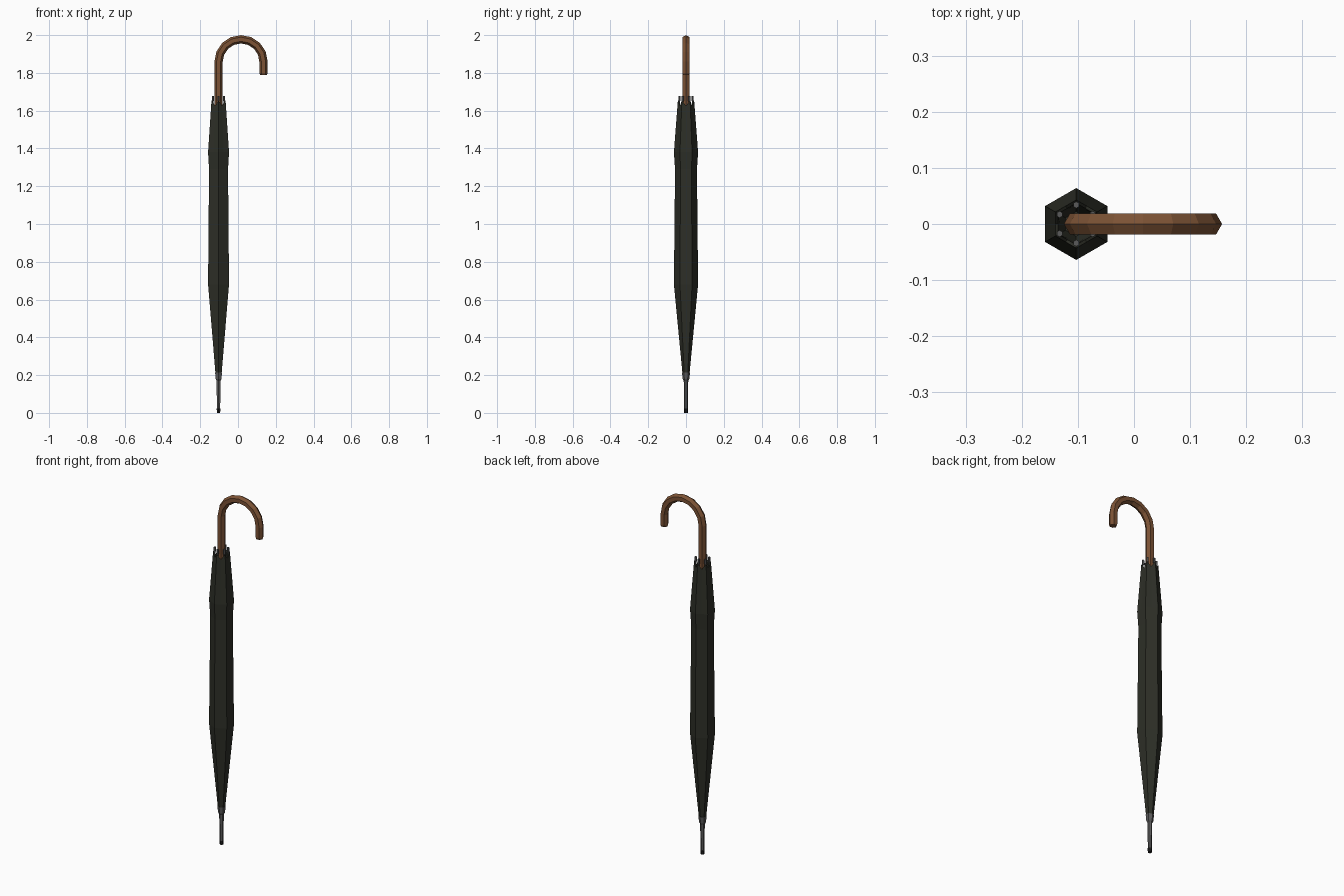
import bpy, math
from mathutils import Vector

if "Cube" in bpy.data.objects:
    bpy.data.objects.remove(bpy.data.objects["Cube"])

AX = -0.103  # x of the umbrella shaft


def material(name, rgb):
    m = bpy.data.materials.new(name)
    m.diffuse_color = (*rgb, 1)
    m.use_nodes = True
    m.node_tree.nodes["Principled BSDF"].inputs["Base Color"].default_value = m.diffuse_color
    return m


fabric = material("dark olive fabric", (0.026, 0.028, 0.020))
wood = material("brown wood", (0.20, 0.085, 0.035))
metal = material("grey metal", (0.10, 0.10, 0.10))
rubber = material("black rubber", (0.012, 0.012, 0.012))


def skin(name, rings, mat, cap_start=True, cap_end=True):
    """Bridge equal-sized rings of points into a faceted surface."""
    n = len(rings[0])
    verts = [p for r in rings for p in r]
    faces = [(k * n + i, k * n + (i + 1) % n, (k + 1) * n + (i + 1) % n, (k + 1) * n + i)
             for k in range(len(rings) - 1) for i in range(n)]
    if cap_start:
        faces.append(tuple(reversed(range(n))))
    if cap_end:
        faces.append(tuple(range((len(rings) - 1) * n, len(rings) * n)))
    me = bpy.data.meshes.new(name)
    me.from_pydata(verts, [], faces)
    me.materials.append(mat)
    ob = bpy.data.objects.new(name, me)
    bpy.context.collection.objects.link(ob)
    return ob


def lathe(name, profile, mat, n=6, x=AX, y=0.0):
    rings = [[(x + r * math.cos(math.pi / 2 + i * math.tau / n),
               y + r * math.sin(math.pi / 2 + i * math.tau / n), z) for i in range(n)]
             for z, r in profile]
    return skin(name, rings, mat)


# Rolled canopy: six sides, scalloped open rim, inner funnel
def hex_ring(r, z, dip=0.0):
    ring = []
    for i in range(12):
        a = math.pi / 2 + i * math.pi / 6
        mid = i % 2
        rr = r * (math.cos(math.pi / 6) if mid else 1)
        ring.append((AX + rr * math.cos(a), rr * math.sin(a), z - dip * mid))
    return ring


rings = [hex_ring(r, z) for z, r in
         [(0.19, 0.017), (0.68, 0.064), (1.29, 0.058), (1.38, 0.064)]]
rings += [hex_ring(0.043, 1.655, 0.03), hex_ring(0.037, 1.65, 0.03),
          hex_ring(0.034, 1.58), hex_ring(0.022, 1.52)]
skin("canopy", rings, fabric)

# Rib tips at the six corners of the rim
for i in range(6):
    a = math.pi / 2 + i * math.pi / 3
    lathe(f"rib_tip_{i + 1}", [(1.56, 0.003), (1.65, 0.003), (1.652, 0.006), (1.678, 0.006)],
          metal, 6, AX + 0.034 * math.cos(a), 0.034 * math.sin(a))

# Ferrule and its end tip
lathe("ferrule", [(0.02, 0.010), (0.17, 0.012), (0.18, 0.018), (0.215, 0.021)], metal)
lathe("ferrule_end", [(0.0, 0.010), (0.022, 0.0115)], rubber)

# Crook handle: six-sided section swept along a straight and an arc
R, CX, CZ = 0.119, 0.016, 1.859
path = [(Vector((AX, 0, 1.50)), math.pi)]
path += [(Vector((CX + R * math.cos(t), 0, CZ + R * math.sin(t))), t)
         for t in (math.pi * (1 - k / 8) for k in range(9))]
path += [(Vector((CX + R, 0, 1.80)), 0.0), (Vector((CX + R, 0, 1.79)), 0.0)]
rings = []
for k, (c, t) in enumerate(path):
    out = Vector((math.cos(t), 0, math.sin(t)))
    r = 0.018 if k == len(path) - 1 else 0.022
    rings.append([c + out * r * math.cos(i * math.pi / 3)
                  + Vector((0, r * math.sin(i * math.pi / 3), 0)) for i in range(6)])
handle = skin("handle", rings, wood)

# Make all face directions consistent
import bmesh
for ob in bpy.context.collection.objects:
    bm = bmesh.new()
    bm.from_mesh(ob.data)
    bmesh.ops.recalc_face_normals(bm, faces=bm.faces)
    bm.to_mesh(ob.data)
    bm.free()
